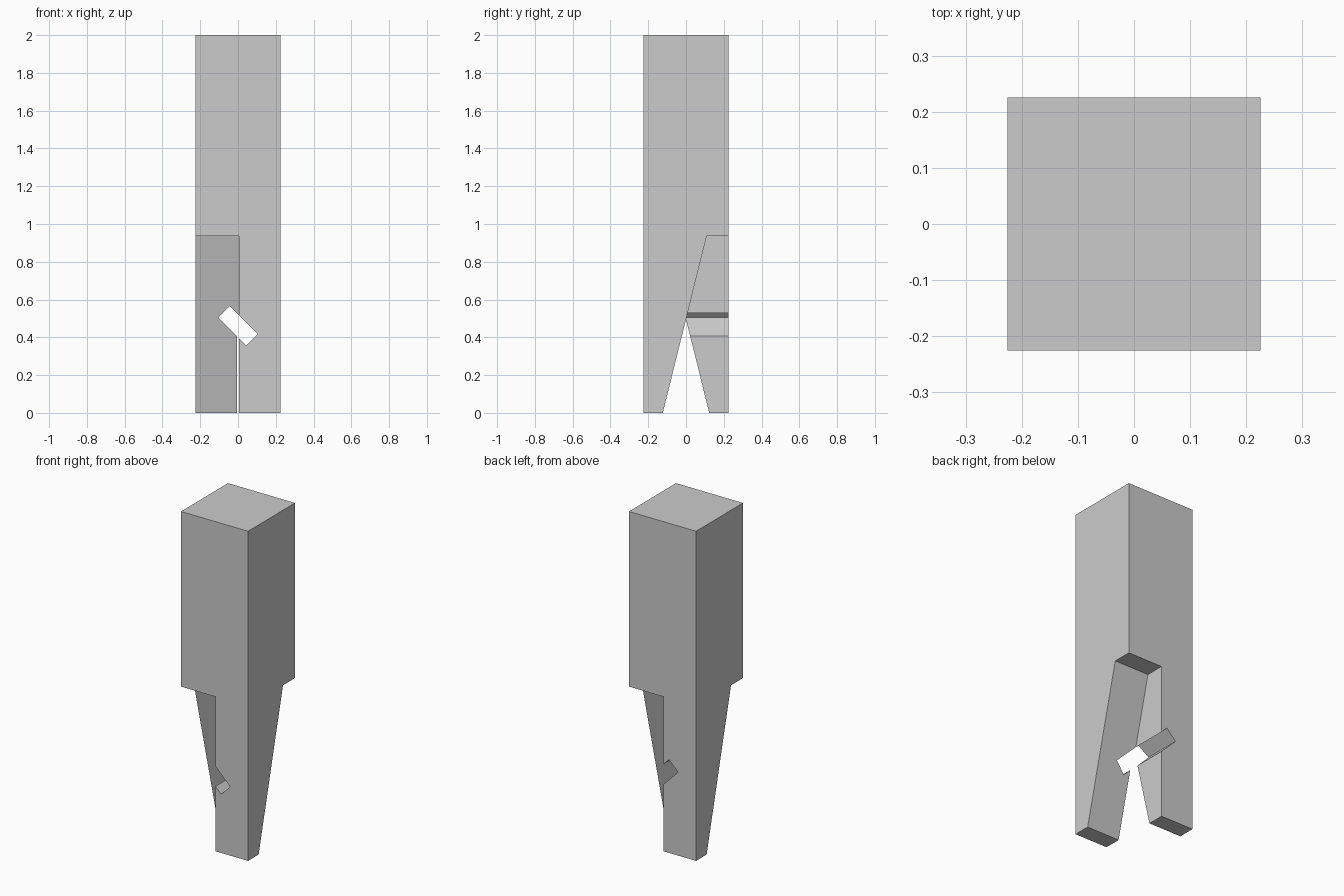
import bpy, bmesh, math
from mathutils import Matrix

if "Cube" in bpy.data.objects:
    bpy.data.objects.remove(bpy.data.objects["Cube"])

W = 0.225        # half width of the post
TOP = 0.9375     # shoulder height of the joint
GAP = 0.006      # clearance either side of the mid plane


def make_object(name, bm):
    bmesh.ops.recalc_face_normals(bm, faces=bm.faces)
    mesh = bpy.data.meshes.new(name)
    bm.to_mesh(mesh)
    bm.free()
    obj = bpy.data.objects.new(name, mesh)
    bpy.context.collection.objects.link(obj)
    return obj


def box(name, size, matrix):
    bm = bmesh.new()
    bmesh.ops.create_cube(bm, size=1)
    bm.transform(matrix @ Matrix.Diagonal((*size, 1)))
    return make_object(name, bm)


def prism(name, profile, x0, x1, matrix):
    # Extrude a (y, z) profile along x
    bm = bmesh.new()
    face = bm.faces.new([bm.verts.new((x0, y, z)) for y, z in profile])
    ext = bmesh.ops.extrude_face_region(bm, geom=[face])["geom"]
    bmesh.ops.translate(bm, vec=(x1 - x0, 0, 0),
                        verts=[v for v in ext if isinstance(v, bmesh.types.BMVert)])
    bm.transform(matrix)
    return make_object(name, bm)


def cut(target, cutter):
    mod = target.modifiers.new("cut", 'BOOLEAN')
    mod.operation = 'DIFFERENCE'
    mod.solver = 'EXACT'
    mod.object = cutter
    bpy.context.view_layer.objects.active = target
    bpy.ops.object.modifier_apply(modifier=mod.name)
    bpy.data.objects.remove(cutter, do_unlink=True)


# Square timber post
post = box("joint_post", (2 * W, 2 * W, 2), Matrix.Translation((0, 0, 1)))

# Two opposed sloping lap cuts, one turned half a circle from the other
slope = (0.11 + 0.123) / TOP
lap = [(-0.123 - 0.1 * slope, -0.1), (0.11, TOP), (0.4, TOP), (0.4, -0.1)]
for i in range(2):
    cut(post, prism("lap_cutter", lap, -GAP, 0.4, Matrix.Rotation(math.pi * i, 4, 'Z')))

# Diagonal key slot through the joint, front to back
cut(post, box("key_slot_cutter", (0.21, 1, 0.086),
              Matrix.Translation((0, 0, 0.461)) @ Matrix.Rotation(math.radians(45), 4, 'Y')))
